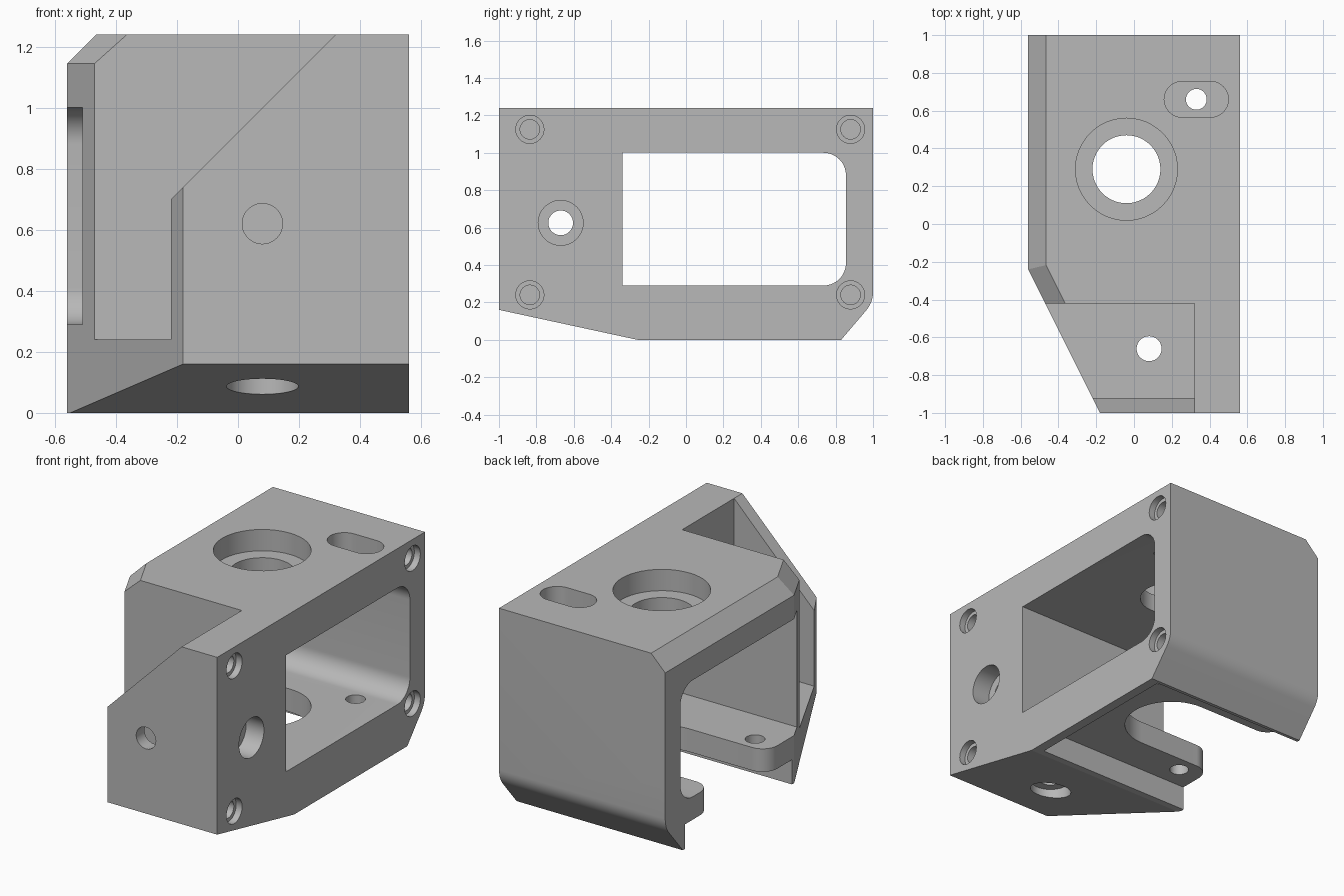
import bpy, bmesh
from math import cos, sin, radians

cube = bpy.data.objects.get("Cube")
if cube:
    bpy.data.objects.remove(cube, do_unlink=True)

grey = bpy.data.materials.new("light_grey")
grey.use_nodes = True
colour = (0.48, 0.48, 0.48, 1)
grey.diffuse_color = colour
grey.node_tree.nodes["Principled BSDF"].inputs["Base Color"].default_value = colour


def arc(u, v, r, start, end, steps):
    """Points on an arc, angles in degrees."""
    angles = [radians(start + (end - start) * i / steps) for i in range(steps + 1)]
    return [(u + r * cos(a), v + r * sin(a)) for a in angles]


def circle(u, v, r):
    return arc(u, v, r, 0, 360, 48)[:-1]


def rect(u0, u1, v0, v1):
    return [(u0, v0), (u1, v0), (u1, v1), (u0, v1)]


def prism(name, points, axis, low, high, bevel_edge=None):
    """Extrude a 2D outline along an axis."""
    place = {"x": lambda u, v, h: (h, u, v),
             "y": lambda u, v, h: (u, h, v),
             "z": lambda u, v, h: (u, v, h)}[axis]
    bm = bmesh.new()
    rings = [[bm.verts.new(place(u, v, h)) for u, v in points] for h in (low, high)]
    bm.faces.new(rings[0])
    bm.faces.new(rings[1])
    n = len(points)
    for i in range(n):
        j = (i + 1) % n
        bm.faces.new((rings[0][i], rings[0][j], rings[1][j], rings[1][i]))
    bmesh.ops.recalc_face_normals(bm, faces=bm.faces)
    if bevel_edge:
        edges = [e for e in bm.edges if bevel_edge(e)]
        bmesh.ops.bevel(bm, geom=edges, offset=0.095, segments=1, affect="EDGES")
    mesh = bpy.data.meshes.new(name)
    bm.to_mesh(mesh)
    bm.free()
    mesh.materials.append(grey)
    obj = bpy.data.objects.new(name, mesh)
    bpy.context.collection.objects.link(obj)
    return obj


def combine(cutter, operation="DIFFERENCE"):
    """Apply a boolean to the housing and discard the cutter."""
    cutter.hide_render = True
    bpy.context.view_layer.objects.active = housing
    mod = housing.modifiers.new("cut", "BOOLEAN")
    mod.operation = operation
    mod.solver = "EXACT"
    mod.object = cutter
    bpy.ops.object.modifier_apply(modifier=mod.name)
    bpy.data.objects.remove(cutter, do_unlink=True)


def cut(name, points, axis, low, high):
    combine(prism(name, points, axis, low, high))


TOP, SIDE = 1.24, 0.56


def top_side_edge(e):
    # the two top edges along the open side
    a, b = (v.co for v in e.verts)
    mid = (a + b) / 2
    return min(a.z, b.z) > TOP - 0.01 and mid.x < -0.3 and abs(mid.y) < 0.9


# Housing block: plan outline with one slanted corner, trimmed by the side profile
plan = [(-0.18, -1), (SIDE, -1), (SIDE, 1), (-SIDE, 1), (-SIDE, -0.24)]
housing = prism("housing", plan, "z", -0.1, TOP, top_side_edge)
profile = ([(-1, 0.16), (-0.26, 0), (0.83, 0)]
           + arc(0.85, 0.255, 0.15, -40.4, 0, 6) + [(1, 1.4), (-1, 1.4)])
profile = [(u * 1.0, v) for u, v in profile]
combine(prism("side_profile", profile, "x", -0.8, 0.8), "INTERSECT")

# Main window running through from side to side
window = ([(-0.34, 0.29)] + arc(0.735, 0.41, 0.12, -90, 0, 14)
          + arc(0.735, 0.88, 0.12, 0, 90, 14) + [(-0.34, 1.0)])
cut("window", window, "x", -0.8, 0.8)

# Recess below the floor plate
cut("under_recess", rect(-0.8, 0.5, -0.22, 0.81), "z", -0.2, 0.15)

# Front pocket and the diagonal trim of the front wall
cut("front_pocket", rect(-0.8, 0.32, -0.92, -0.42), "z", 0.24, 1.4)
cut("diagonal_trim", [(-0.5, 0.42), (0.46, 1.38), (-0.5, 1.38)], "y", -1.1, -0.9)

# Floor slot, open to the side, with rounded tab corners
slot = (arc(-0.04, 0.29, 0.27, -90, 90, 24) + arc(-0.46, 0.66, 0.1, 270, 180, 14)
        + [(-0.8, 0.66), (-0.8, -0.08)] + arc(-0.46, -0.08, 0.1, 180, 90, 14))
cut("floor_slot", slot, "z", 0.05, 0.4)

# Stepped round opening in the top
cut("top_bore", circle(-0.04, 0.29, 0.18), "z", 0.9, 1.4)
cut("top_counterbore", circle(-0.04, 0.29, 0.27), "z", 1.11, 1.4)

# Oblong pocket with a screw hole, and the floor screw holes
oblong = arc(0.405, 0.66, 0.095, -90, 90, 24) + arc(0.255, 0.66, 0.095, 90, 270, 24)
cut("oblong_pocket", oblong, "z", 1.11, 1.4)
cut("rear_screw_hole", circle(0.33, 0.66, 0.055), "z", -0.1, 1.4)
cut("tab_screw_hole", circle(-0.41, -0.08, 0.055), "z", 0.05, 0.4)

# Pocket holes: downwards, sideways and through the front wall
cut("bottom_hole", circle(0.08, -0.66, 0.066), "z", -0.1, 0.4)
cut("bottom_counterbore", circle(0.08, -0.66, 0.118), "z", -0.1, 0.16)
cut("side_hole", circle(-0.67, 0.625, 0.066), "x", 0.2, 0.7)
cut("side_counterbore", circle(-0.67, 0.625, 0.12), "x", 0.44, 0.7)
cut("front_hole", circle(0.08, 0.62, 0.066), "y", -1.1, -0.8)

# Blind stepped screw holes at the corners of the closed side
for y in (-0.835, 0.88):
    for z in (0.24, 1.125):
        cut("corner_hole", circle(y, z, 0.052), "x", 0.38, 0.7)
        cut("corner_counterbore", circle(y, z, 0.075), "x", 0.52, 0.7)

# Smooth shading on the round walls only
bpy.ops.object.select_all(action="DESELECT")
housing.select_set(True)
bpy.context.view_layer.objects.active = housing
bpy.ops.object.shade_smooth_by_angle(angle=radians(10))
